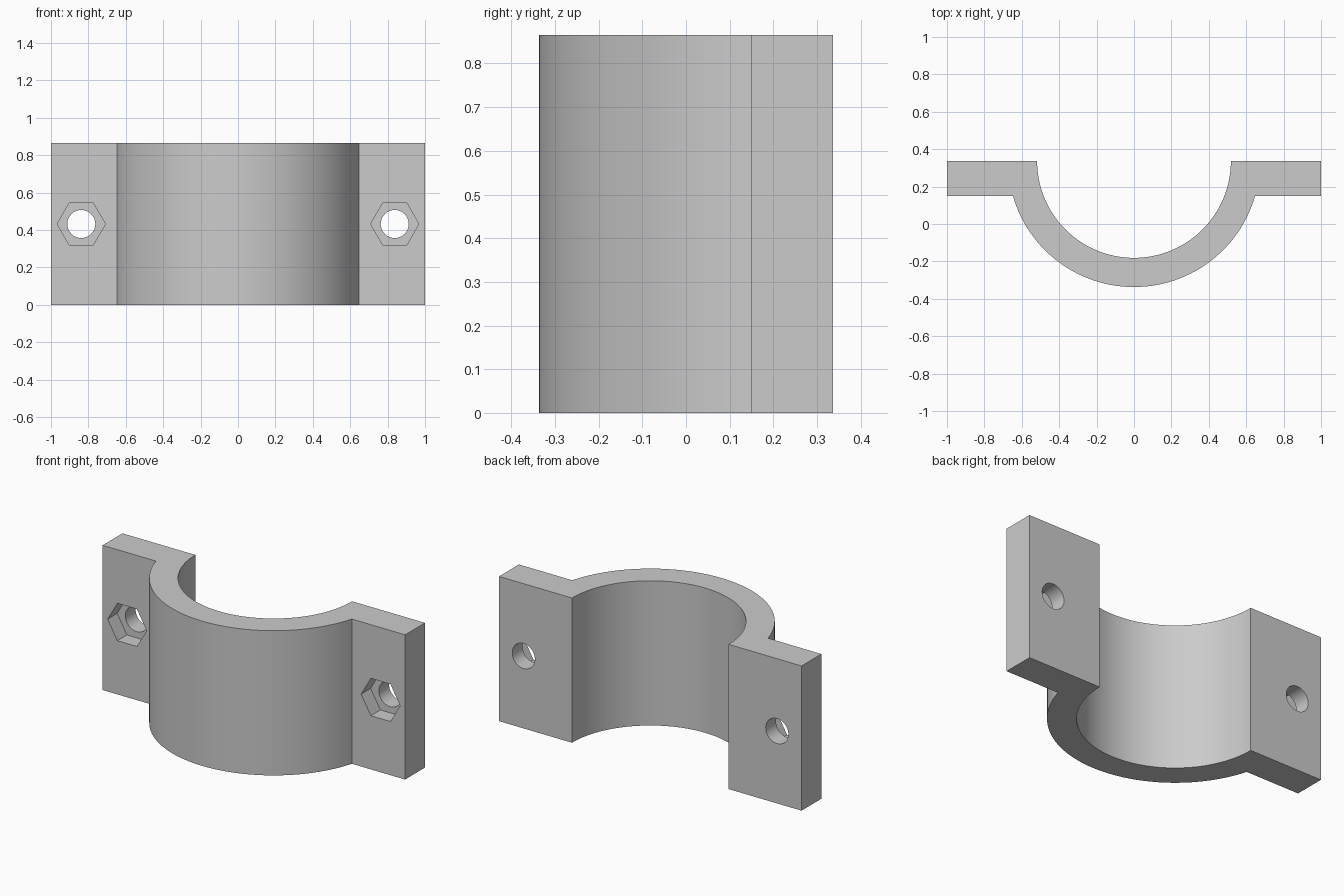
import bpy, bmesh, math
from mathutils import Matrix

cube = bpy.data.objects.get("Cube")
if cube:
    bpy.data.objects.remove(cube, do_unlink=True)

HEIGHT = 0.865
BACK = 0.337            # mating plane, also the arc centre
FLANGE_FRONT = 0.15
R_OUT, R_IN = 0.674, 0.518
HOLE_X, HOLE_R = 0.838, 0.075
NUT_R, NUT_DEPTH = 0.129, 0.09
SEGMENTS = 72

grey = bpy.data.materials.new("plain grey")
grey.use_nodes = True
grey.diffuse_color = (0.6, 0.6, 0.6, 1)
grey.node_tree.nodes["Principled BSDF"].inputs["Base Color"].default_value = (0.6, 0.6, 0.6, 1)


def add_object(name, bm):
    bmesh.ops.recalc_face_normals(bm, faces=bm.faces)
    mesh = bpy.data.meshes.new(name)
    bm.to_mesh(mesh)
    bm.free()
    mesh.materials.append(grey)
    obj = bpy.data.objects.new(name, mesh)
    bpy.context.collection.objects.link(obj)
    return obj


def arc(radius, start, end):
    """Points on the front-facing arc, angles measured about the clamp axis."""
    for i in range(SEGMENTS + 1):
        a = start + (end - start) * i / SEGMENTS
        yield radius * math.cos(a), BACK + radius * math.sin(a)


def cutter(name, x, radius, sides, y0, y1):
    """Prism along y, with a corner pointing along x."""
    bm = bmesh.new()
    place = Matrix.Translation((x, (y0 + y1) / 2, HEIGHT / 2)) @ Matrix.Rotation(math.pi / 2, 4, 'X')
    bmesh.ops.create_cone(bm, cap_ends=True, segments=sides, radius1=radius,
                          radius2=radius, depth=y1 - y0, matrix=place)
    # put the hexagon's corners on the x axis
    if not any(abs(v.co.x - x - radius) < 0.001 for v in bm.verts):
        bmesh.ops.rotate(bm, verts=bm.verts, cent=(x, 0, HEIGHT / 2),
                         matrix=Matrix.Rotation(math.pi / sides, 3, 'Y'))
    obj = add_object(name, bm)
    obj.hide_render = True
    return obj


# Half-ring saddle with a flange on each side, extruded upward
dip = math.asin((BACK - FLANGE_FRONT) / R_OUT)
outline = [(-1, BACK), (-1, FLANGE_FRONT)]
outline += arc(R_OUT, math.pi + dip, math.tau - dip)
outline += [(1, FLANGE_FRONT), (1, BACK)]
outline += arc(R_IN, math.tau, math.pi)

bm = bmesh.new()
base = bm.faces.new([bm.verts.new((x, y, 0)) for x, y in outline])
extruded = bmesh.ops.extrude_face_region(bm, geom=[base], use_keep_orig=True)
top = [g for g in extruded["geom"] if isinstance(g, bmesh.types.BMVert)]
bmesh.ops.translate(bm, verts=top, vec=(0, 0, HEIGHT))
clamp = add_object("clamp_half", bm)
bpy.context.view_layer.objects.active = clamp

# Bolt holes and hexagonal nut pockets in both flanges
for side in (-1, 1):
    tools = [cutter("nut_pocket", side * HOLE_X, NUT_R, 6, FLANGE_FRONT - 0.1, FLANGE_FRONT + NUT_DEPTH),
             cutter("bolt_hole", side * HOLE_X, HOLE_R, 32, FLANGE_FRONT - 0.1, BACK + 0.1)]
    for tool in tools:
        mod = clamp.modifiers.new(tool.name, 'BOOLEAN')
        mod.operation = 'DIFFERENCE'
        mod.solver = 'EXACT'
        mod.object = tool
        bpy.ops.object.modifier_apply(modifier=mod.name)
        bpy.data.objects.remove(tool, do_unlink=True)

bpy.ops.object.select_all(action='DESELECT')
clamp.select_set(True)
bpy.ops.object.shade_smooth_by_angle(angle=math.radians(25))
